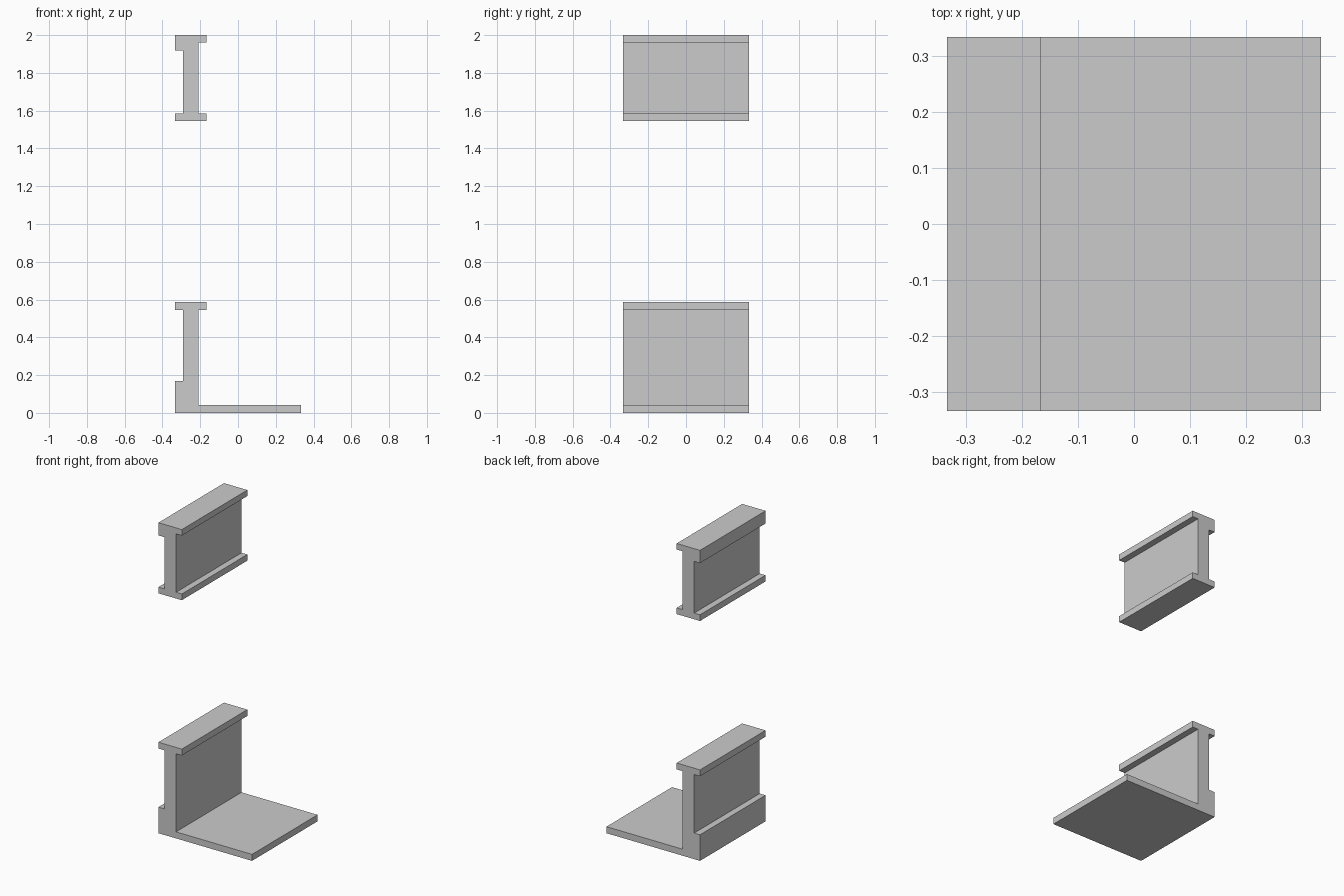
import bpy
import bmesh

if "Cube" in bpy.data.objects:
    bpy.data.objects.remove(bpy.data.objects["Cube"])

HALF = 1 / 3                            # half depth and half width
WALL_L, WALL_R = -0.292, -0.208         # faces of the thin wall
CAP_R = -0.167                          # right edge of the trims


def extrude_profile(name, points):
    """Extrude an x-z outline along y into a closed solid."""
    bm = bmesh.new()
    face = bm.faces.new([bm.verts.new((x, -HALF, z)) for x, z in points])
    result = bmesh.ops.extrude_face_region(bm, geom=[face], use_keep_orig=True)
    verts = [v for v in result["geom"] if isinstance(v, bmesh.types.BMVert)]
    bmesh.ops.translate(bm, verts=verts, vec=(0, 2 * HALF, 0))
    bmesh.ops.recalc_face_normals(bm, faces=bm.faces)
    mesh = bpy.data.meshes.new(name)
    bm.to_mesh(mesh)
    bm.free()
    obj = bpy.data.objects.new(name, mesh)
    bpy.context.collection.objects.link(obj)
    return obj


# Floor slab, low wall with skirting and window sill in one section
extrude_profile("floor_and_lower_wall", [
    (-HALF, 0), (HALF, 0), (HALF, 0.042), (WALL_R, 0.042),
    (WALL_R, 0.545), (CAP_R, 0.545), (CAP_R, 0.586), (-HALF, 0.586),
    (-HALF, 0.545), (WALL_L, 0.545), (WALL_L, 0.168), (-HALF, 0.168),
])

# Wall above the opening, with lintel trim below and cornice on top
extrude_profile("upper_wall", [
    (-HALF, 1.545), (CAP_R, 1.545), (CAP_R, 1.585), (WALL_R, 1.585),
    (WALL_R, 1.961), (CAP_R, 1.961), (CAP_R, 2), (-HALF, 2),
    (-HALF, 1.918), (WALL_L, 1.918), (WALL_L, 1.585), (-HALF, 1.585),
])
